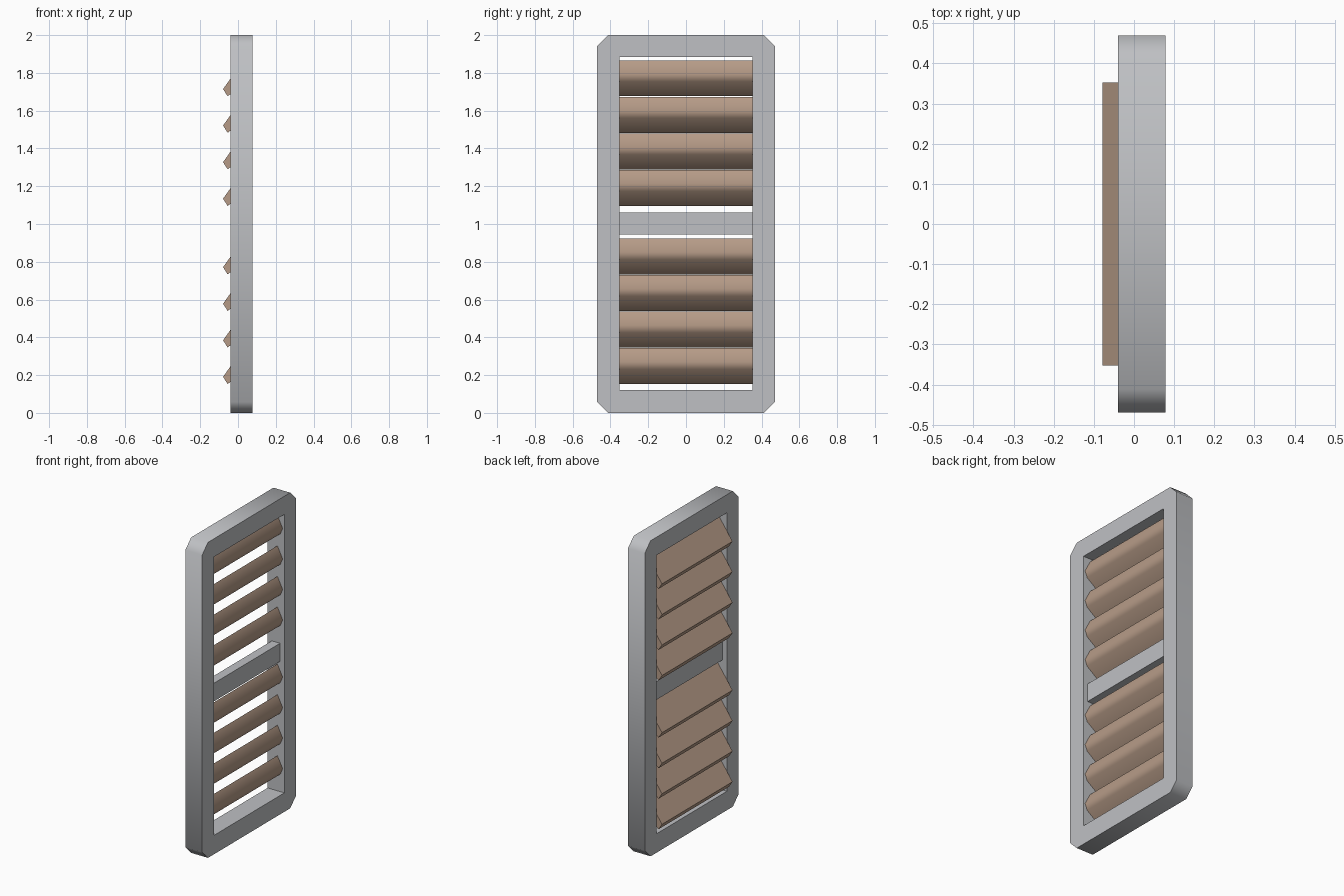
import bpy, bmesh, math

cube = bpy.data.objects.get("Cube")
if cube:
    bpy.data.objects.remove(cube, do_unlink=True)


def make_material(name, rgb):
    mat = bpy.data.materials.new(name)
    mat.use_nodes = True
    color = (*rgb, 1.0)
    mat.diffuse_color = color
    mat.node_tree.nodes["Principled BSDF"].inputs["Base Color"].default_value = color
    return mat


def finish(bm, name, mat):
    bmesh.ops.recalc_face_normals(bm, faces=bm.faces[:])
    mesh = bpy.data.meshes.new(name)
    bm.to_mesh(mesh)
    bm.free()
    mesh.materials.append(mat)
    obj = bpy.data.objects.new(name, mesh)
    bpy.context.collection.objects.link(obj)
    bpy.ops.object.select_all(action="DESELECT")
    obj.select_set(True)
    bpy.context.view_layer.objects.active = obj
    bpy.ops.object.shade_smooth_by_angle(angle=math.radians(60))
    return obj


gray = make_material("light gray", (0.52, 0.53, 0.55))
tan = make_material("tan brown", (0.47, 0.33, 0.245))

X_BACK, X_FACE = -0.04, 0.078
HALF_OPEN = 0.353
HALF_WIDTH, HEIGHT, CHAMFER = 0.47, 2.0, 0.058
OPEN_LOW, OPEN_HIGH = 0.12, 1.885


# Surround: chamfered outer outline joined to a rectangular opening
def build_frame():
    bm = bmesh.new()
    outer, inner = [], []
    corners = [(-1, 0), (1, 0), (1, 1), (-1, 1)]
    for side, top in corners:
        zdir = 1 - 2 * top
        z = top * HEIGHT
        along_side = (side * HALF_WIDTH, z + zdir * CHAMFER)
        along_end = (side * (HALF_WIDTH - CHAMFER), z)
        pair = [along_side, along_end]
        outer += pair if side * zdir < 0 else pair[::-1]
        inner.append((side * HALF_OPEN, OPEN_HIGH if top else OPEN_LOW))

    def ring(points, x):
        return [bm.verts.new((x, y, z)) for y, z in points]

    o0, o1 = ring(outer, X_BACK), ring(outer, X_FACE)
    i0, i1 = ring(inner, X_BACK), ring(inner, X_FACE)
    for a, b in ((o0, o1), (i0, i1)):
        n = len(a)
        for k in range(n):
            bm.faces.new((a[k], a[(k + 1) % n], b[(k + 1) % n], b[k]))
    for o, i in ((o0, i0), (o1, i1)):
        for k in range(4):
            nxt = (k + 1) % 4
            bm.faces.new((o[2 * k], o[2 * k + 1], i[k]))
            bm.faces.new((o[2 * k + 1], o[2 * nxt], i[nxt], i[k]))
    return finish(bm, "frame", gray)


# Prism along y from an (x, z) cross-section
def build_bar(name, section, z0, mat):
    bm = bmesh.new()
    ends = [[bm.verts.new((x, y, z + z0)) for x, z in section]
            for y in (-HALF_OPEN, HALF_OPEN)]
    n = len(section)
    for k in range(n):
        j = (k + 1) % n
        bm.faces.new((ends[0][k], ends[0][j], ends[1][j], ends[1][k]))
    bm.faces.new(ends[0])
    bm.faces.new(ends[1])
    return finish(bm, name, mat)


build_frame()

# Centre rail, set back from both faces
build_bar("middle_rail",
          [(-0.01, 0), (0.048, 0), (0.048, 0.115), (-0.01, 0.115)], 0.945, gray)

# Tilted louvre slats in two banks of four
slat_section = [(-0.079, 0.038), (-0.055, 0), (0.05, 0.078),
                (0.066, 0.117), (0.029, 0.19)]
for bank, base in (("lower", 0.153), ("upper", 1.096)):
    for i in range(4):
        build_bar(f"{bank}_slat_{i + 1}", slat_section, base + 0.1935 * i, tan)
